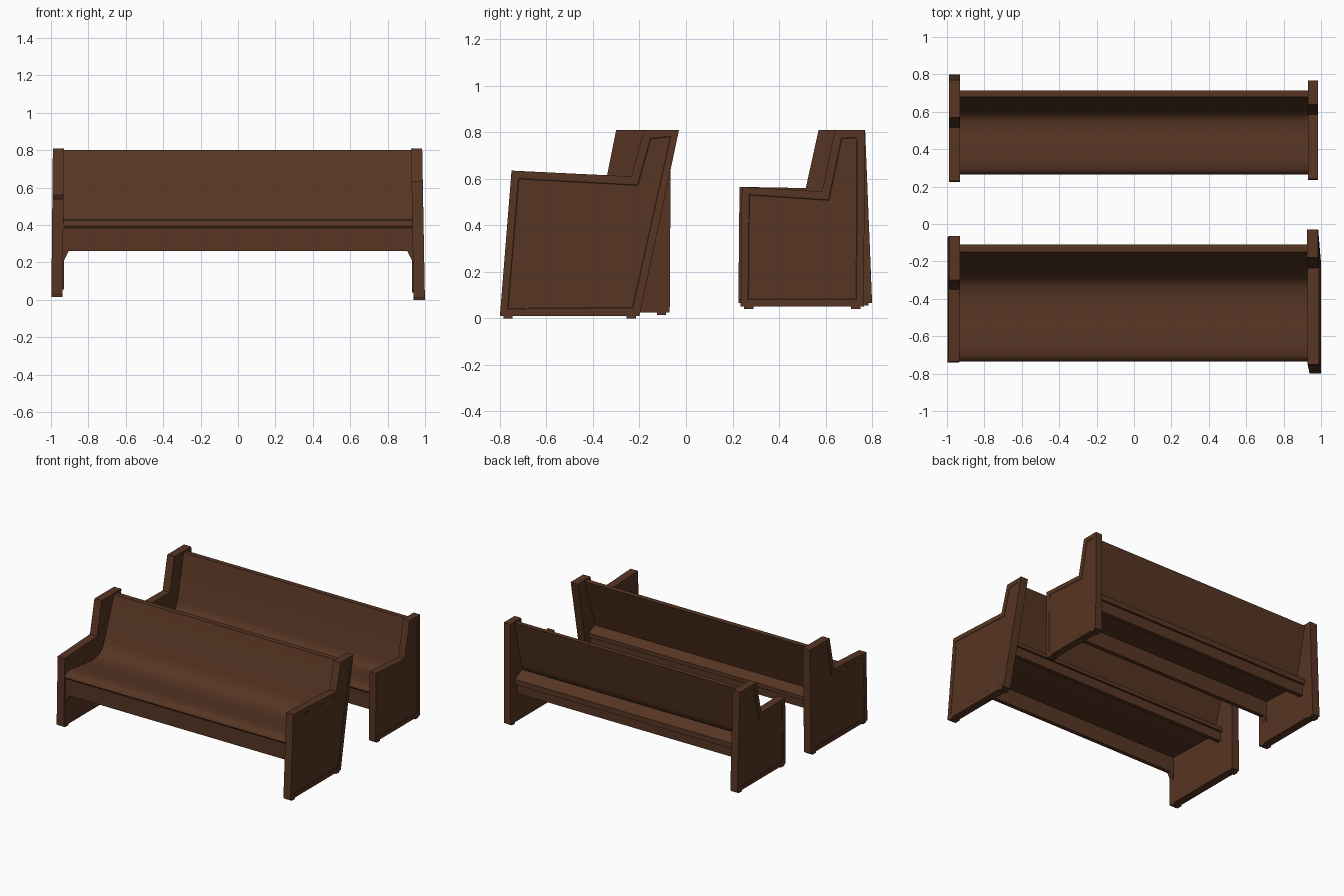
import bpy
import bmesh

cube = bpy.data.objects.get("Cube")
if cube:
    bpy.data.objects.remove(cube, do_unlink=True)

wood = bpy.data.materials.new("dark_brown_wood")
wood.use_nodes = True
wood.diffuse_color = (0.095, 0.036, 0.017, 1)
wood.node_tree.nodes["Principled BSDF"].inputs["Base Color"].default_value = wood.diffuse_color


def finish(name, bm, smooth=False):
    bmesh.ops.recalc_face_normals(bm, faces=bm.faces)
    mesh = bpy.data.meshes.new(name)
    bm.to_mesh(mesh)
    bm.free()
    mesh.materials.append(wood)
    if smooth:
        mesh.shade_smooth()
        mesh.set_sharp_from_angle(angle=0.9)
    obj = bpy.data.objects.new(name, mesh)
    bpy.context.collection.objects.link(obj)


def prism(points, to_3d, start, end):
    """Extrude a flat outline between two positions on the remaining axis."""
    bm = bmesh.new()
    a = [bm.verts.new(to_3d(p, start)) for p in points]
    b = [bm.verts.new(to_3d(p, end)) for p in points]
    caps = [bm.faces.new(a), bm.faces.new(b)]
    for i in range(len(points)):
        j = (i + 1) % len(points)
        bm.faces.new((a[i], a[j], b[j], b[i]))
    bmesh.ops.recalc_face_normals(bm, faces=bm.faces)
    return bm, caps


def along_x(p, x):
    return (x, p[0], p[1])


def along_y(p, y):
    return (p[0], y, p[1])


def end_panel(name, outline, inner, outer, splay=0.0):
    """Bench end with a shallow framed field on its outer face."""
    bm, caps = prism(outline, along_x, inner, outer)
    bmesh.ops.inset_region(bm, faces=[caps[1]], thickness=0.045, depth=0)
    bmesh.ops.inset_region(bm, faces=[caps[1]], thickness=0.003, depth=-0.002)
    for v in bm.verts:
        v.co.x += splay * (0.8 - v.co.z)
    finish(name, bm)

    # Small feet under the front and rear corners
    bottom = sorted(outline, key=lambda p: p[1])[:2]
    y0, y1 = sorted(p[0] for p in bottom)
    z = min(p[1] for p in bottom)
    for label, y in (("front", y0 + 0.015), ("rear", y1 - 0.055)):
        foot = [(y, z - 0.01), (y + 0.04, z - 0.01), (y + 0.04, z + 0.02), (y, z + 0.02)]
        shift = splay * 0.8
        bm, _ = prism(foot, along_x, inner + shift, outer + shift)
        finish(name + "_" + label + "_foot", bm)


def front_apron(name, y, top, bottom):
    """Long rail with bracketed lower corners."""
    w, b = 0.935, 0.905
    outline = [(-w, top), (w, top), (w, bottom - 0.06), (b, bottom),
               (-b, bottom), (-w, bottom - 0.06)]
    bm, _ = prism(outline, along_y, y, y + 0.03)
    finish(name, bm)


def long_part(name, outline, smooth=False):
    """Part with a constant cross-section spanning between the bench ends."""
    bm, _ = prism(outline, along_x, -0.935, 0.935)
    finish(name, bm, smooth)


# Front bench ends
end_panel("front_bench_left_end",
          [(-0.80, 0.01), (-0.75, 0.635), (-0.235, 0.61), (-0.18, 0.81),
           (-0.03, 0.81), (-0.20, 0.01)], 0.925, 0.985, 0.018)
end_panel("front_bench_right_end",
          [(-0.74, 0.025), (-0.735, 0.54), (-0.35, 0.56), (-0.30, 0.81),
           (-0.065, 0.81), (-0.07, 0.025)], -0.93, -0.99, -0.01)

# Rear bench ends
end_panel("rear_bench_left_end",
          [(0.235, 0.05), (0.24, 0.565), (0.585, 0.545), (0.64, 0.81),
           (0.768, 0.81), (0.765, 0.05)], 0.93, 0.985)
end_panel("rear_bench_right_end",
          [(0.225, 0.065), (0.23, 0.565), (0.515, 0.56), (0.57, 0.81),
           (0.77, 0.81), (0.80, 0.065)], -0.93, -0.99)

# Curved seats running up into the leaning backs
long_part("front_bench_seat_and_back",
          [(-0.725, 0.38), (-0.735, 0.395), (-0.728, 0.413), (-0.705, 0.426),
           (-0.65, 0.43), (-0.52, 0.412), (-0.40, 0.40), (-0.33, 0.41),
           (-0.285, 0.445), (-0.26, 0.50), (-0.15, 0.80),
           (-0.11, 0.80), (-0.225, 0.48), (-0.25, 0.40), (-0.33, 0.37),
           (-0.52, 0.375)], smooth=True)
long_part("rear_bench_seat_and_back",
          [(0.275, 0.38), (0.265, 0.395), (0.272, 0.413), (0.292, 0.426),
           (0.34, 0.43), (0.45, 0.412), (0.55, 0.40), (0.585, 0.415),
           (0.605, 0.46), (0.68, 0.80),
           (0.715, 0.80), (0.64, 0.46), (0.625, 0.40), (0.56, 0.37),
           (0.45, 0.375)], smooth=True)

# Sloping ledges behind the backs
long_part("front_bench_rear_ledge",
          [(-0.26, 0.425), (-0.17, 0.385), (-0.17, 0.355), (-0.26, 0.375)])
long_part("rear_bench_rear_ledge",
          [(0.61, 0.425), (0.715, 0.375), (0.715, 0.335), (0.61, 0.365)])

# Rails beneath the seats
front_apron("front_bench_front_apron", -0.722, 0.395, 0.26)
front_apron("rear_bench_front_apron", 0.278, 0.395, 0.26)
for bench, y, bottom in (("front_bench", -0.22, 0.29), ("rear_bench", 0.66, 0.26)):
    long_part(bench + "_rear_rail",
              [(y, 0.37), (y + 0.03, 0.37), (y + 0.03, bottom), (y, bottom)])
